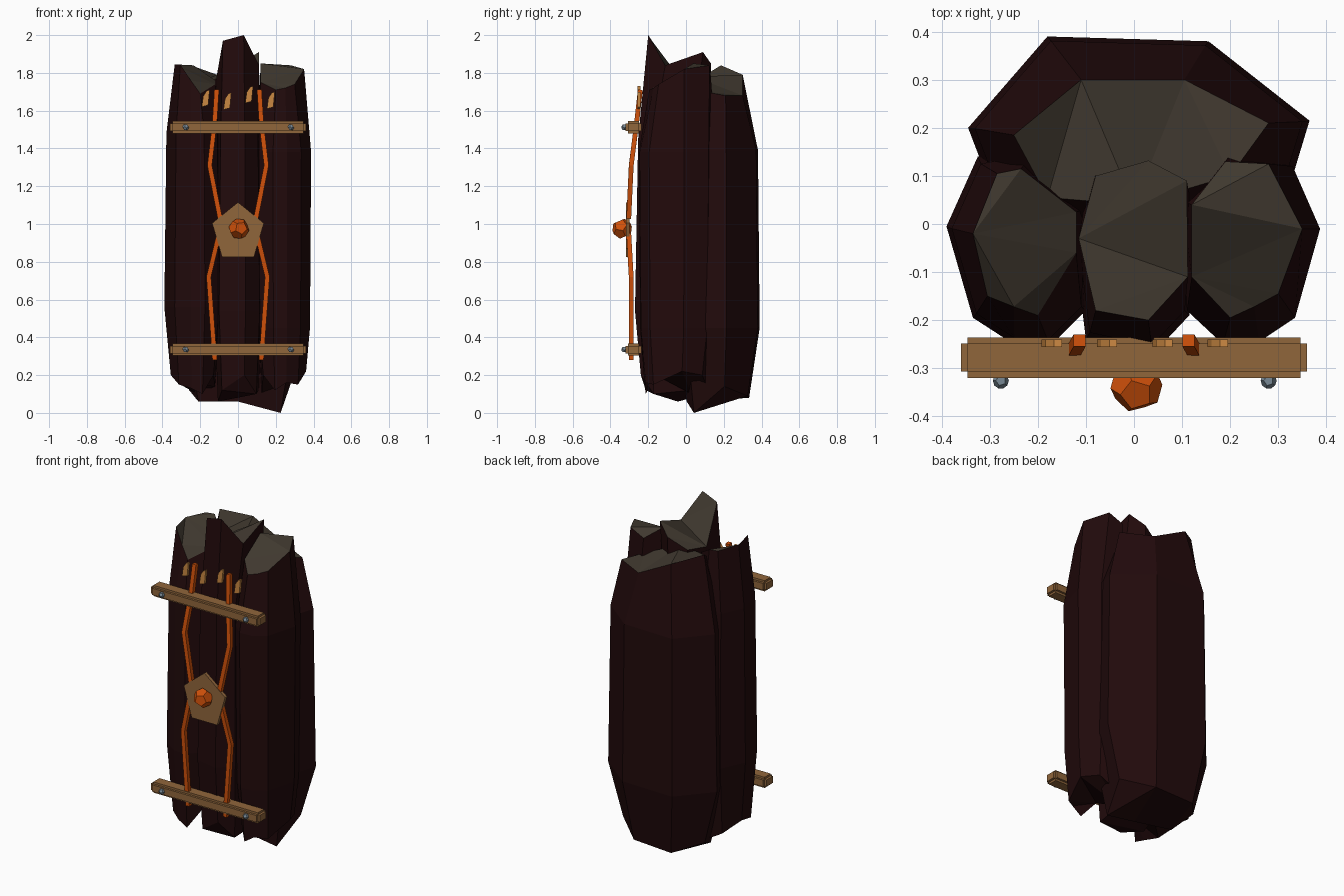
import bpy, bmesh, math
from mathutils import Vector, Matrix

cube = bpy.data.objects.get("Cube")
if cube:
    bpy.data.objects.remove(cube, do_unlink=True)


def material(name, r, g, b):
    m = bpy.data.materials.new(name)
    m.use_nodes = True
    m.diffuse_color = (r, g, b, 1)
    m.node_tree.nodes["Principled BSDF"].inputs["Base Color"].default_value = (r, g, b, 1)
    return m


BARK = material("dark bark", .0155, .003, .0034)
STONE = material("grey top", .052, .041, .029)
WOOD = material("plank wood", .28, .132, .044)
ORANGE = material("orange", .62, .08, .003)
CHIP = material("pale wood", .6, .25, .055)
STEEL = material("steel", .19, .25, .3)


def finish(name, bm, *mats):
    bmesh.ops.recalc_face_normals(bm, faces=bm.faces)
    me = bpy.data.meshes.new(name)
    bm.to_mesh(me)
    bm.free()
    for m in mats:
        me.materials.append(m)
    ob = bpy.data.objects.new(name, me)
    bpy.context.collection.objects.link(ob)
    return ob


def column(name, outer, top, top_z, foot_z, taper, low, high):
    """Faceted column: jagged foot, two full rings (scale, height) and a broken top."""
    bm = bmesh.new()
    outer = [Vector(p) for p in outer]
    c = sum(outer, Vector((0, 0))) / len(outer)

    def ring(scale, heights):
        return [(*(c + (p - c) * scale), z) for p, z in zip(outer, heights)]

    n = len(outer)
    rings = [ring(taper, foot_z), ring(low[0], [low[1]] * n), ring(high[0], [high[1]] * n),
             [(x, y, z) for (x, y), z in zip(top, top_z)]]
    rings = [[bm.verts.new(p) for p in r] for r in rings]
    for a, b in zip(rings, rings[1:]):
        for i in range(n):
            j = (i + 1) % n
            bm.faces.new((a[i], a[j], b[j], b[i]))
    caps = [bm.faces.new(rings[0]), bm.faces.new(rings[-1])]
    caps[1].material_index = 1
    bmesh.ops.triangulate(bm, faces=caps)
    return finish(name, bm, BARK, STONE)


# Trunk columns
column("back_column",
       [(-.345, .2), (-.18, .39), (.155, .38), (.365, .215), (.3, 0), (0, -.05), (-.28, .03)],
       [(-.25, .185), (-.11, .30), (.105, .30), (.28, .21), (.2, .1), (0, .04), (-.18, .055)],
       [1.84, 1.79, 1.68, 1.68, 1.7, 1.78, 1.76],
       [.12, .08, .09, .14, 0, .06, .06], .75, (1, .45), (.96, 1.39))
column("right_column",
       [(-.39, -.005), (-.325, .14), (-.21, .16), (-.09, .04), (-.1, -.18), (-.175, -.255), (-.25, -.25), (-.335, -.195)],
       [(-.335, -.02), (-.285, .105), (-.235, .115), (-.12, .025), (-.12, -.06), (-.2, -.19), (-.25, -.172), (-.305, -.15)],
       [1.845, 1.84, 1.84, 1.76, 1.74, 1.69, 1.76, 1.845],
       [.2, .15, .1, .14, .2, .1, .13, .15], .78, (1, .56), (.93, 1.48))
column("left_column",
       [(.387, -.01), (.33, .12), (.21, .16), (.1, .05), (.11, -.18), (.185, -.25), (.26, -.245), (.335, -.195)],
       [(.35, -.01), (.28, .125), (.19, .13), (.12, .04), (.12, -.11), (.2, -.195), (.25, -.172), (.30, -.145)],
       [1.82, 1.84, 1.8, 1.85, 1.75, 1.71, 1.72, 1.74],
       [.22, .2, .12, .1, .2, .12, .16, .15], .82, (.96, .45), (1, 1.38))
column("front_column",
       [(-.1, -.24), (.04, -.27), (.115, -.19), (.13, .04), (.03, .14), (-.1, .12), (-.125, -.04)],
       [(-.08, -.18), (.03, -.2), (.112, -.11), (.11, .09), (.03, .132), (-.08, .1), (-.115, -.03)],
       [1.97, 2, 1.84, 1.91, 1.85, 1.79, 1.77],
       [.12, .2, .1, .12, .1, .1, .06], .85, (1, .54), (.92, 1.45))


def dodecahedron(name, center, radius, mat, tilt=0):
    """Twelve flat pentagons: the dual of an icosahedron."""
    ico, bm = bmesh.new(), bmesh.new()
    bmesh.ops.create_icosphere(ico, subdivisions=1, radius=1)
    turn = Matrix.Rotation(tilt, 3, 'X')
    for f in ico.faces:
        bm.verts.new(Vector(center) + turn @ f.calc_center_median().normalized() * radius)
    ico.free()
    bmesh.ops.convex_hull(bm, input=bm.verts[:])
    bmesh.ops.dissolve_limit(bm, angle_limit=.1, verts=bm.verts[:], edges=bm.edges[:])
    return finish(name, bm, mat)


# Cross planks with stepped edges, and their bolts
for level, z in (("upper", 1.512), ("lower", .335)):
    bm = bmesh.new()
    for size in ((.72, .058, .04), (.692, .084, .04), (.692, .058, .064)):
        bmesh.ops.create_cube(bm, size=1, matrix=Matrix.Translation((0, -.278, z)) @ Matrix.Diagonal((*size, 1)))
    finish(level + "_plank", bm, WOOD)
    for side, x in (("right", -.277), ("left", .28)):
        dodecahedron(f"{level}_{side}_bolt", (x, -.326, z), .017, STEEL)


def plate(name, outline, y, depth, mat):
    """Extrude an x-z outline along y."""
    bm = bmesh.new()
    face = bm.faces.new([bm.verts.new((x, y, z)) for x, z in outline])
    ext = bmesh.ops.extrude_face_region(bm, geom=[face])["geom"]
    bmesh.ops.translate(bm, vec=(0, depth, 0), verts=[v for v in ext if isinstance(v, bmesh.types.BMVert)])
    return finish(name, bm, mat)


# Pentagon shield and faceted knob
pentagon = [(.144 * math.sin(a), .955 + .16 * math.cos(a)) for a in (k * math.tau / 5 for k in range(5))]
plate("pentagon_shield", pentagon, -.318, .02, WOOD)
dodecahedron("knob", (.005, -.338, .975), .055, ORANGE, .4)

# Pale splinters above the upper plank
for i, (x, z) in enumerate([(-.17, 1.665), (-.055, 1.65), (.06, 1.685), (.175, 1.655)]):
    shape = [(-.022, -.045), (.012, -.036), (.02, .045), (.004, .04), (-.014, .012)]
    plate(f"splinter_{i + 1}", [(x + a, z + b) for a, b in shape], -.256, .016, CHIP)


def tube(bm, path, r):
    """Square-section tube along a bent path."""
    rings = []
    for i, p in enumerate(path):
        t = (path[min(i + 1, len(path) - 1)] - path[max(i - 1, 0)]).normalized()
        u = t.cross(Vector((0, 1, 0))).normalized()
        v = t.cross(u)
        rings.append([bm.verts.new(p + (u * a + v * b) * r)
                      for a, b in ((1, 1), (-1, 1), (-1, -1), (1, -1))])
    for a, b in zip(rings, rings[1:]):
        for k in range(4):
            bm.faces.new((a[k], a[k - 1], b[k - 1], b[k]))
    bm.faces.new(rings[0])
    bm.faces.new(rings[-1])


# Bent orange cords, mirrored left and right
cords = {"upper": [(.113, -.242, 1.71), (.124, -.262, 1.53), (.15, -.29, 1.31), (.095, -.303, 1.03)],
         "lower": [(.1, -.303, .95), (.155, -.29, .72), (.123, -.29, .28)]}
for side, s in (("left", 1), ("right", -1)):
    for part, pts in cords.items():
        bm = bmesh.new()
        tube(bm, [Vector((s * x, y, z)) for x, y, z in pts], .0125)
        finish(f"{part}_{side}_cord", bm, ORANGE)
